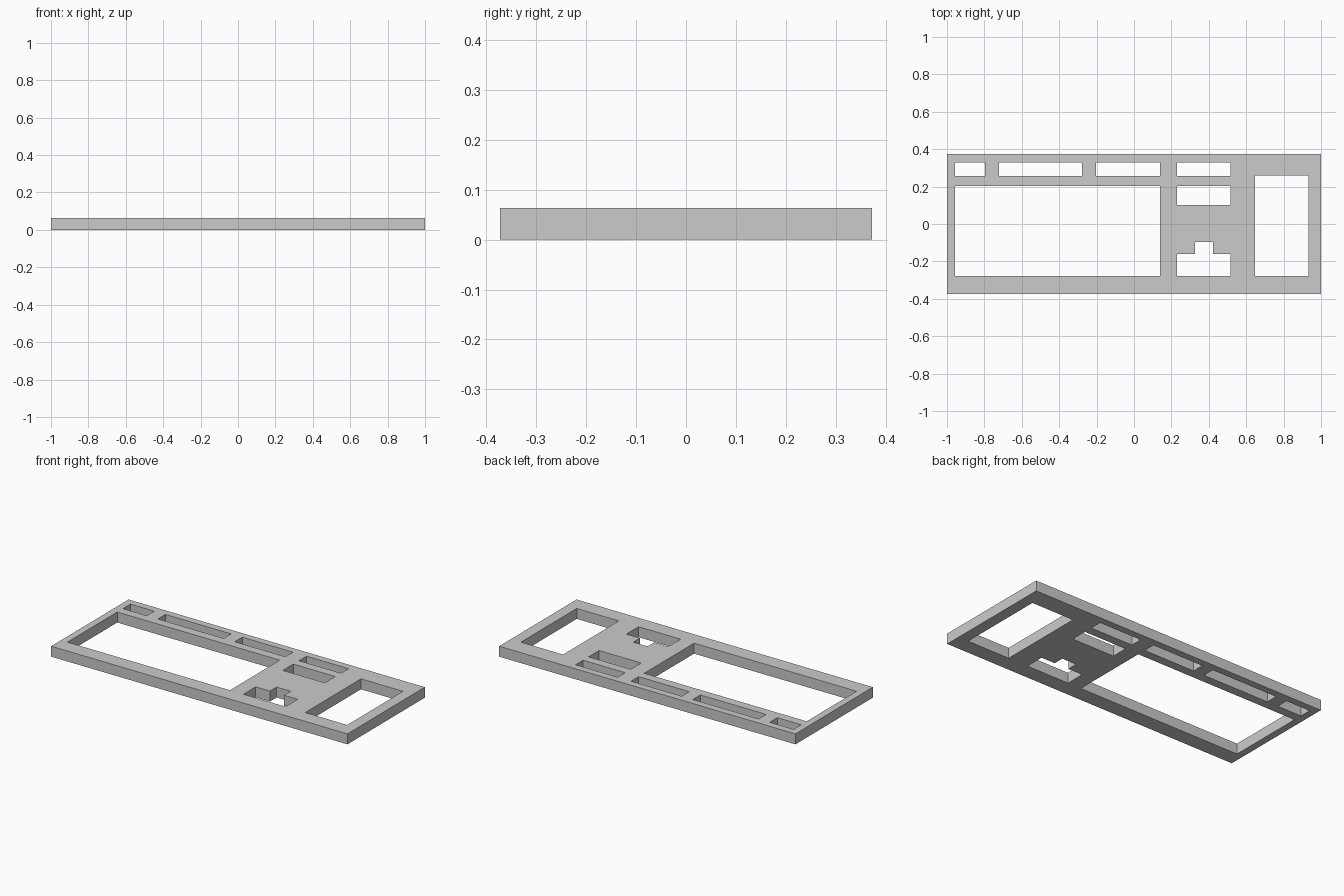
import bpy, bmesh

if "Cube" in bpy.data.objects:
    bpy.data.objects.remove(bpy.data.objects["Cube"])

THICK = 0.064
LEFT, BOTTOM = -0.957, -0.278


def rect(x0, x1, y0, y1):
    return [(x0, y0), (x1, y0), (x1, y1), (x0, y1)]


# Outer border of the plate
outlines = [rect(-1, 1, -0.373, 0.373)]

# Row of function-key openings
for x0, x1 in [(LEFT, -0.796), (-0.721, -0.277), (-0.202, 0.14), (0.231, 0.515)]:
    outlines.append(rect(x0, x1, 0.257, 0.33))

# Main key block, navigation block and number pad openings
outlines.append(rect(LEFT, 0.14, BOTTOM, 0.203))
outlines.append(rect(0.231, 0.515, 0.102, 0.203))
outlines.append(rect(0.648, 0.932, BOTTOM, 0.26))

# Stepped opening for the arrow keys
outlines.append([(0.231, BOTTOM), (0.515, BOTTOM), (0.515, -0.16), (0.423, -0.16),
                 (0.423, -0.096), (0.327, -0.096), (0.327, -0.16), (0.231, -0.16)])

# Filled, extruded profile: inner outlines become through holes
curve = bpy.data.curves.new("plate_profile", 'CURVE')
curve.dimensions = '2D'
curve.fill_mode = 'BOTH'
curve.extrude = THICK / 2
for points in outlines:
    spline = curve.splines.new('POLY')
    spline.points.add(len(points) - 1)
    for p, (x, y) in zip(spline.points, points):
        p.co = (x, y, 0, 1)
    spline.use_cyclic_u = True

profile = bpy.data.objects.new("plate_profile", curve)
bpy.context.collection.objects.link(profile)
depsgraph = bpy.context.evaluated_depsgraph_get()
mesh = bpy.data.meshes.new_from_object(profile.evaluated_get(depsgraph))
bpy.data.objects.remove(profile)

# Weld into one solid standing on the ground
bm = bmesh.new()
bm.from_mesh(mesh)
bmesh.ops.remove_doubles(bm, verts=bm.verts, dist=1e-4)
bmesh.ops.translate(bm, verts=bm.verts, vec=(0, 0, THICK / 2))
bmesh.ops.recalc_face_normals(bm, faces=bm.faces)
for f in bm.faces:
    f.smooth = False
bm.to_mesh(mesh)
bm.free()

plate = bpy.data.objects.new("keyboard_plate", mesh)
bpy.context.collection.objects.link(plate)
